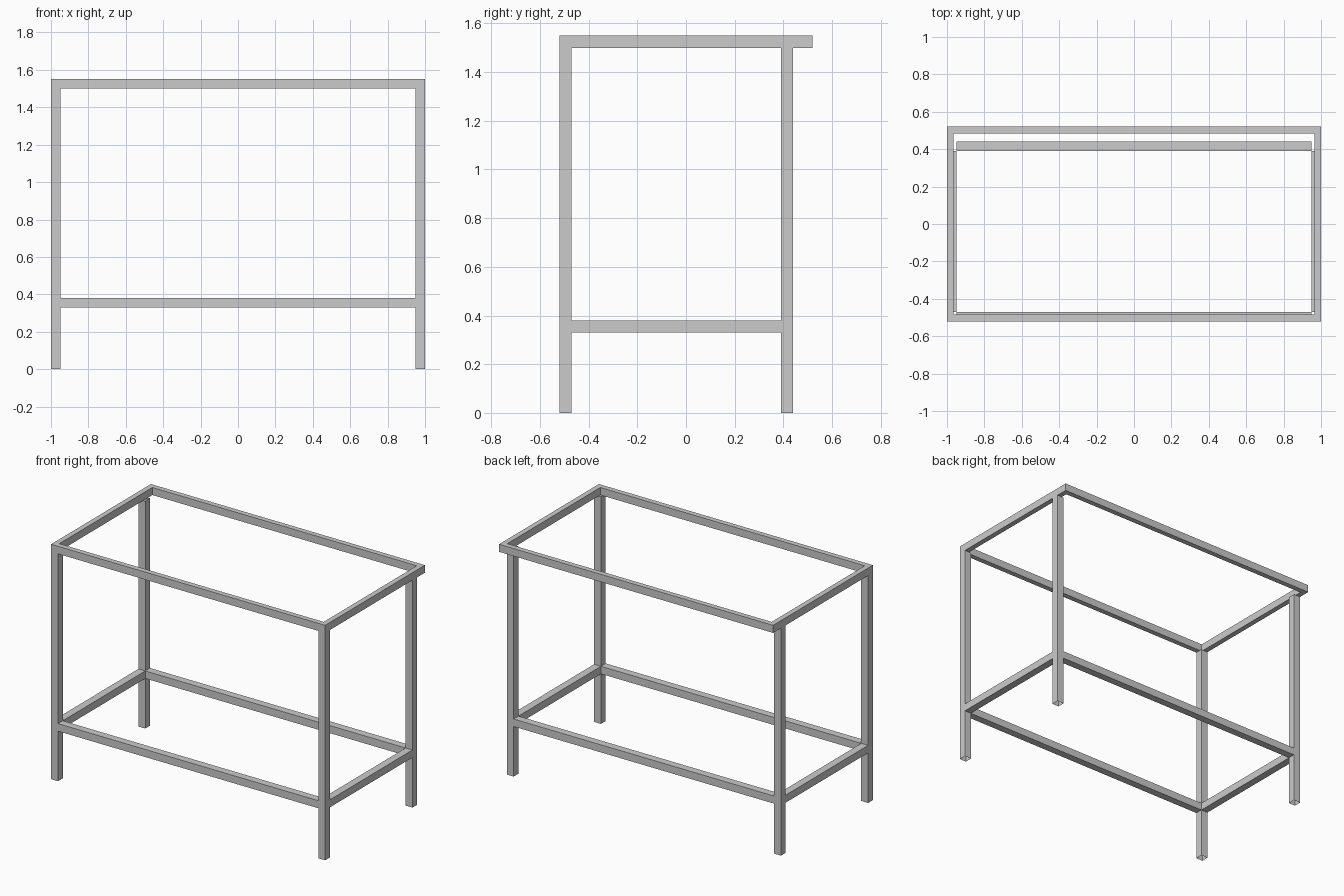
import bpy
import bmesh
from mathutils import Vector

if "Cube" in bpy.data.objects:
    bpy.data.objects.remove(bpy.data.objects["Cube"])

X, Y, BACK = 1.0, 0.52, 0.44   # outer half width, half depth, back of rear legs
T = 0.05                       # square tube size
TOP_Z, RAIL_Z = 1.5, 0.33      # undersides of top frame and lower rails
FRAME_W = 0.035                # width of top frame bars


def finish(name, bm):
    mesh = bpy.data.meshes.new(name)
    bm.to_mesh(mesh)
    bm.free()
    obj = bpy.data.objects.new(name, mesh)
    bpy.context.collection.objects.link(obj)
    return obj


def tube(name, lo, hi, axis):
    """Thin square tube from corner lo to corner hi, open at both ends of axis."""
    lo, hi = Vector(lo), Vector(hi)
    bm = bmesh.new()
    bmesh.ops.create_cube(bm, size=1)
    for v in bm.verts:
        v.co = Vector([(lo[i] + hi[i]) / 2 + v.co[i] * (hi[i] - lo[i]) for i in range(3)])
    bm.normal_update()
    caps = [f for f in bm.faces if abs(f.normal[axis]) > 0.9]
    bmesh.ops.delete(bm, geom=caps, context='FACES_ONLY')
    return finish(name, bm)


# Legs and side rails, left and right
for side, x in (("left", -X), ("right", X - T)):
    tube(f"front_leg_{side}", (x, -Y, 0), (x + T, -Y + T, TOP_Z), 2)
    tube(f"back_leg_{side}", (x, BACK - T, 0), (x + T, BACK, TOP_Z), 2)
    tube(f"side_rail_{side}", (x, -Y + T, RAIL_Z), (x + T, BACK - T, RAIL_Z + T), 1)

# Long lower rails
for side, y in (("front", -Y), ("back", BACK - T)):
    tube(f"{side}_rail", (-X + T, y, RAIL_Z), (X - T, y + T, RAIL_Z + T), 0)

# Mitred rectangular top frame overhanging the back legs
bm = bmesh.new()
corners = []
for sx, sy in ((-1, -1), (1, -1), (1, 1), (-1, 1)):
    section = [(0, 0), (FRAME_W, 0), (FRAME_W, T), (0, T)]
    corners.append([bm.verts.new((sx * (X - d), sy * (Y - d), TOP_Z + h)) for d, h in section])
for i in range(4):
    a, b = corners[i], corners[(i + 1) % 4]
    for j in range(4):
        k = (j + 1) % 4
        bm.faces.new((a[j], a[k], b[k], b[j]))
bmesh.ops.recalc_face_normals(bm, faces=bm.faces)
finish("top_frame", bm)
